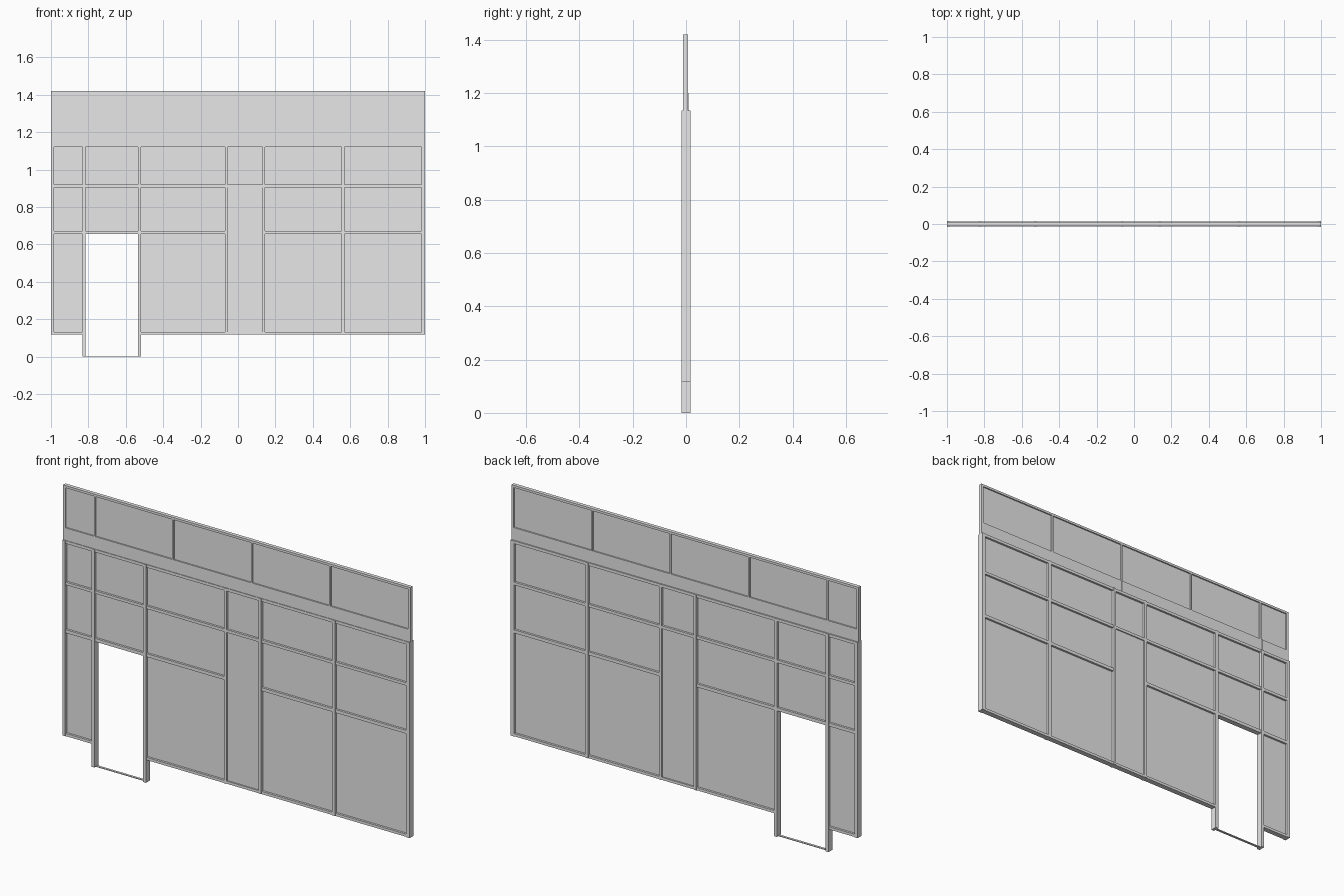
import bpy

cube = bpy.data.objects.get("Cube")
if cube:
    bpy.data.objects.remove(cube, do_unlink=True)

# One plain grey for the whole wall
grey = bpy.data.materials.new("light_grey")
grey.use_nodes = True
grey.diffuse_color = (0.8, 0.8, 0.8, 1)
grey.node_tree.nodes["Principled BSDF"].inputs["Base Color"].default_value = (0.8, 0.8, 0.8, 1)


def box(name, x0, x1, z0, z1, y0, y1):
    bpy.ops.mesh.primitive_cube_add(size=1, location=((x0 + x1) / 2, (y0 + y1) / 2, (z0 + z1) / 2))
    ob = bpy.context.object
    ob.name = name
    ob.scale = (x1 - x0, y1 - y0, z1 - z0)
    bpy.ops.object.transform_apply(location=False, rotation=False, scale=True)
    ob.data.materials.append(grey)
    return ob


BOTTOM, SHOULDER, TOP = 0.118, 1.135, 1.42
POST, RAIL, SHEET = 0.017, 0.014, 0.003      # half depths
DOOR_BAY, SOLID_BAY = 1, 3

# Full height posts; the two beside the doorway reach the ground
posts = [(-1, -0.983), (-0.832, -0.815), (-0.535, -0.518), (-0.07, -0.055),
         (0.13, 0.145), (0.553, 0.57), (0.98, 1)]
for i, (a, b) in enumerate(posts):
    foot = 0 if i in (DOOR_BAY, DOOR_BAY + 1) else BOTTOM
    box("post", a, b, foot, SHOULDER, -POST, POST)

# Bays between posts: infill sheet and horizontal rails
head, middle = (0.655, 0.672), (0.905, 0.92)
for i in range(len(posts) - 1):
    a, b = posts[i][1], posts[i + 1][0]
    rails = [(1.12, SHOULDER), middle]
    if i != SOLID_BAY:
        rails.append(head)
    if i != DOOR_BAY:
        rails.append((BOTTOM, 0.132))
    for low, high in rails:
        box("rail", a, b, low, high, -RAIL, RAIL)
    low = head[1] if i == DOOR_BAY else BOTTOM
    box("infill_sheet", a, b, low, SHOULDER, -SHEET, SHEET)
    if i == SOLID_BAY:
        box("solid_panel", a, b, 0.132, middle[0], -0.008, 0.008)

# Thin threshold across the doorway
box("threshold", posts[1][1], posts[2][0], 0, 0.004, -0.006, 0.006)

# Upper fascia: sheet, frame and slim dividers
FRONT, BACK = -0.011, 0.008
box("fascia_sheet", -0.99, 0.99, SHOULDER, 1.41, -0.004, 0.001)
box("fascia_top_rail", -1, 1, 1.408, TOP, FRONT, BACK)
box("fascia_bottom_rail", -1, 1, SHOULDER, 1.2, FRONT, BACK)
for a, b in ((-1, -0.987), (0.987, 1)):
    box("fascia_end", a, b, 1.2, 1.408, FRONT, BACK)
for x in (-0.818, -0.368, 0.086, 0.536):
    box("fascia_divider", x - 0.004, x + 0.004, 1.2, 1.408, FRONT, BACK)
for x in (-0.83, -0.375, 0.085):
    box("divider_foot", x - 0.002, x + 0.002, SHOULDER, 1.2, FRONT, BACK + 0.001)
